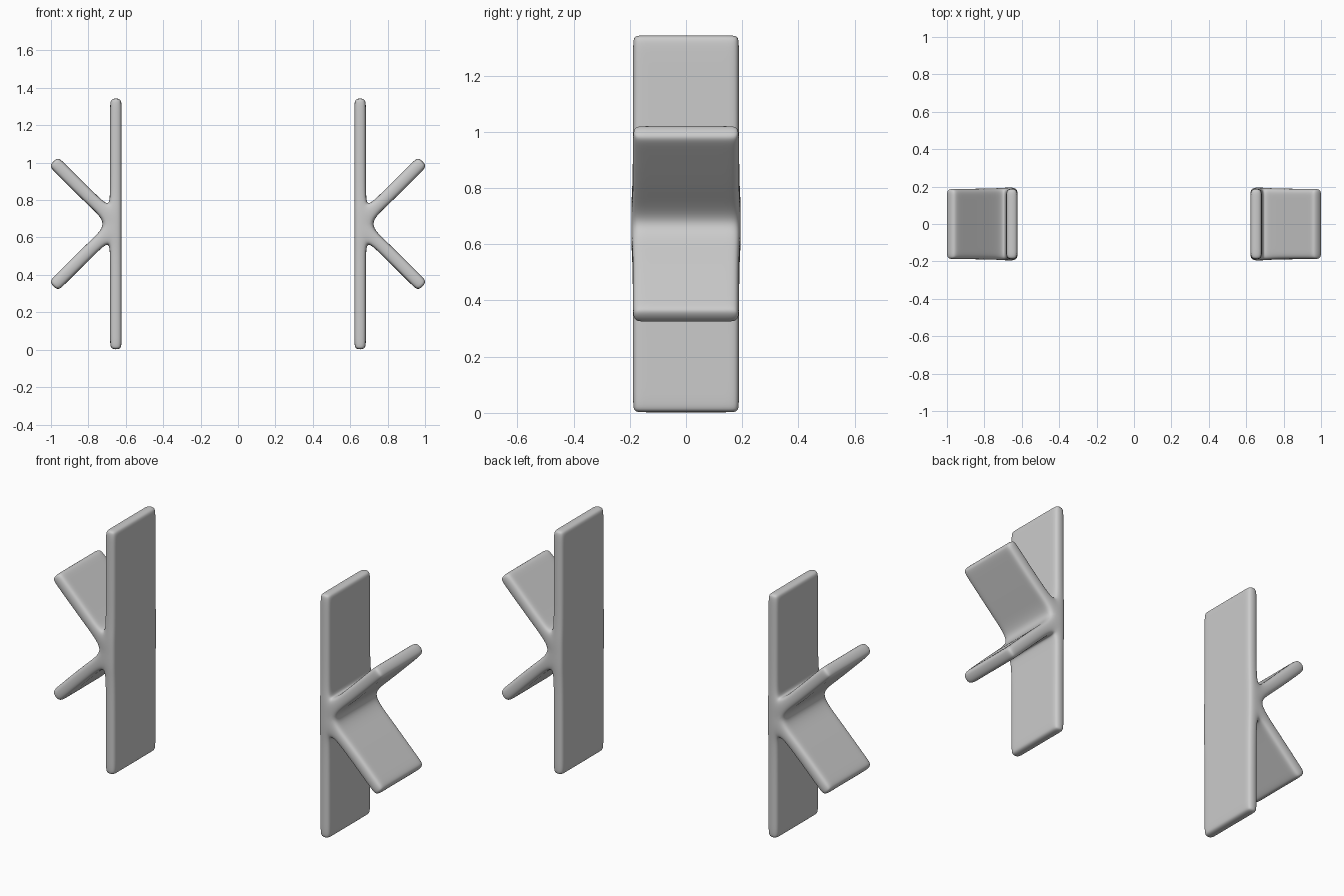
import bpy, bmesh
from mathutils import Vector

cube = bpy.data.objects.get("Cube")
if cube:
    bpy.data.objects.remove(cube)

CENTRE = Vector((0.653, 0.6725))   # x, z of the hub
DEPTH = 0.19                       # half depth along y
EDGE = 0.042                       # distance of support loops from rims
POST_HALF, ARM_HALF = 0.031, 0.035
POST_LEN, ARM_LEN = 0.672, 0.474

grey = bpy.data.materials.new("light_grey")
grey.use_nodes = True
grey.diffuse_color = (0.6, 0.6, 0.6, 1)
grey.node_tree.nodes["Principled BSDF"].inputs["Base Color"].default_value = (0.6, 0.6, 0.6, 1)


def profile():
    """Cage of the K section: two hub quads and four limbs."""
    pts = [Vector(p) for p in [(-POST_HALF, 0.09), (0.033, 0.09), (0.035, 0),
                               (0.033, -0.09), (-POST_HALF, -0.09), (-POST_HALF, 0)]]
    quads = [(0, 1, 2, 5), (5, 2, 3, 4)]

    def limb(root, direction, half, length):
        a, b = root
        d = Vector(direction).normalized()
        n = Vector((-d.y, d.x)) * half
        for dist in (0.17, length - EDGE, length):
            i = len(pts)
            pts.extend([d * dist + n, d * dist - n])
            quads.append((b, a, i, i + 1))
            a, b = i, i + 1

    limb((0, 1), (0, 1), POST_HALF, POST_LEN)
    limb((1, 2), (1, 1), ARM_HALF, ARM_LEN)
    limb((2, 3), (1, -1), ARM_HALF, ARM_LEN)
    limb((3, 4), (0, -1), POST_HALF, POST_LEN)
    return pts, quads


def bracket(name, side):
    pts, quads = profile()
    bm = bmesh.new()
    # Layers of the section along the depth, a little wider at the hub
    layers = []
    for y in (-DEPTH, EDGE - DEPTH, 0, DEPTH - EDGE, DEPTH):
        layers.append([bm.verts.new((side * (CENTRE.x + p.x),
                                     y * (1.03 if i < 6 else 1),
                                     CENTRE.y + p.y)) for i, p in enumerate(pts)])
    # Front and back caps
    for layer in (layers[0], layers[-1]):
        for q in quads:
            bm.faces.new([layer[i] for i in q])
    # Walls along the outline
    edges = [(q[i], q[(i + 1) % 4]) for q in quads for i in range(4)]
    outline = [e for e in edges if (e[1], e[0]) not in edges]
    for low, high in zip(layers, layers[1:]):
        for a, b in outline:
            bm.faces.new((low[a], low[b], high[b], high[a]))
    bmesh.ops.recalc_face_normals(bm, faces=bm.faces)
    for f in bm.faces:
        f.smooth = True
    mesh = bpy.data.meshes.new(name)
    bm.to_mesh(mesh)
    bm.free()
    mesh.materials.append(grey)
    obj = bpy.data.objects.new(name, mesh)
    bpy.context.collection.objects.link(obj)
    sub = obj.modifiers.new("rounding", 'SUBSURF')
    sub.levels = sub.render_levels = 3


bracket("left_bracket", 1)
bracket("right_bracket", -1)
